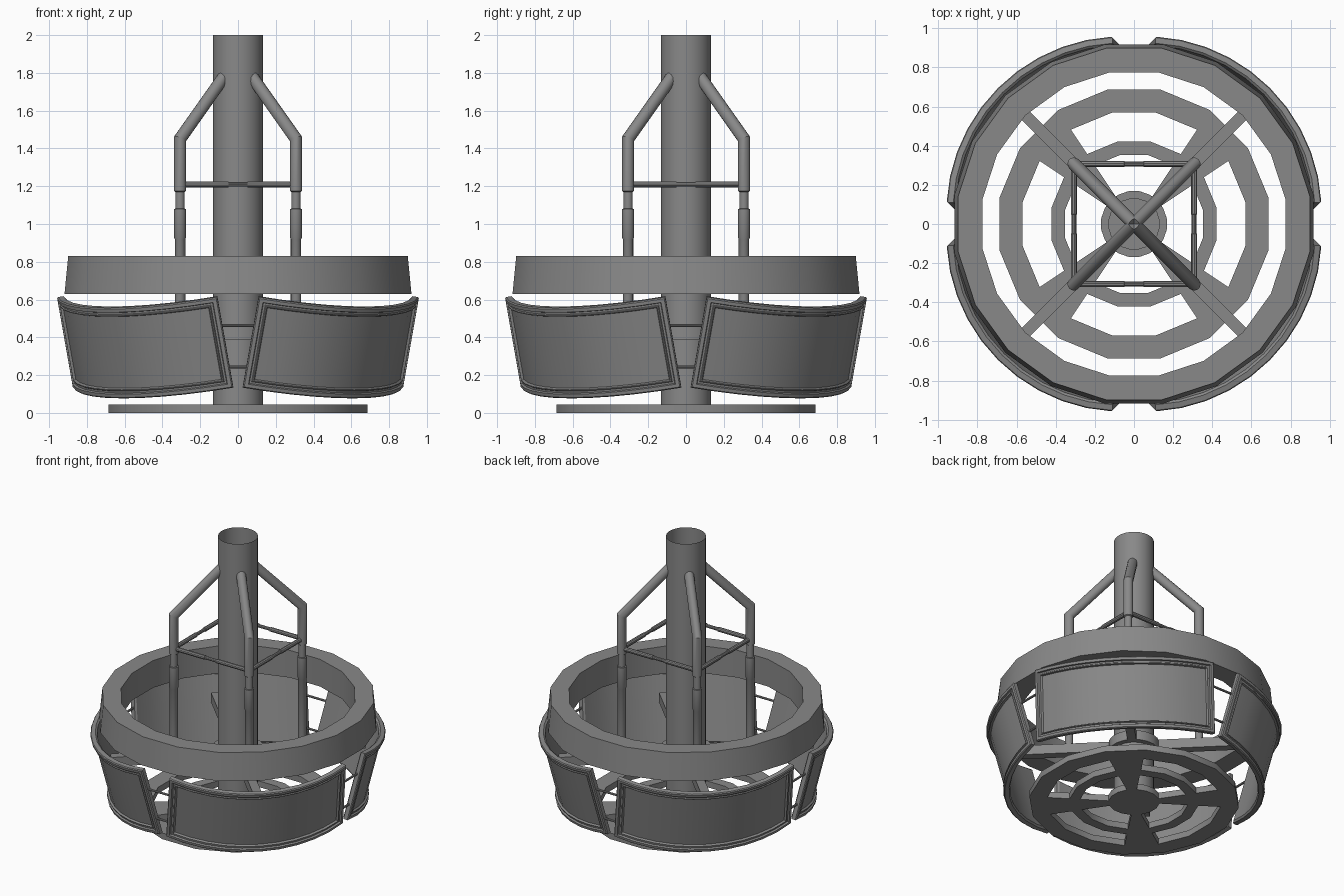
import bpy, bmesh
from math import sin, cos, pi, radians, asin
from mathutils import Vector, Matrix

cube = bpy.data.objects.get("Cube")
if cube:
    bpy.data.objects.remove(cube, do_unlink=True)

grey = bpy.data.materials.new("mid_grey_metal")
grey.use_nodes = True
grey.diffuse_color = (0.25, 0.25, 0.25, 1)
grey.node_tree.nodes["Principled BSDF"].inputs["Base Color"].default_value = grey.diffuse_color


def finish(name, bm):
    bmesh.ops.recalc_face_normals(bm, faces=bm.faces)
    mesh = bpy.data.meshes.new(name)
    bm.to_mesh(mesh)
    bm.free()
    mesh.materials.append(grey)
    ob = bpy.data.objects.new(name, mesh)
    bpy.context.collection.objects.link(ob)
    bpy.ops.object.select_all(action='DESELECT')
    ob.select_set(True)
    bpy.context.view_layer.objects.active = ob
    bpy.ops.object.shade_smooth_by_angle(angle=radians(32))
    return ob


def bridge(bm, a, b):
    n = len(a)
    for i in range(n):
        j = (i + 1) % n
        bm.faces.new((a[i], a[j], b[j], b[i]))


def lathe(name, profile, n, closed=True):
    """Revolve (radius, z) points; flats face the axes."""
    bm = bmesh.new()
    rings = [[bm.verts.new((r * cos(2 * pi * (k + .5) / n), r * sin(2 * pi * (k + .5) / n), z))
              for k in range(n)] for r, z in profile]
    for a, b in zip(rings, rings[1:]):
        bridge(bm, a, b)
    if closed:
        bridge(bm, rings[-1], rings[0])
    return finish(name, bm)


def tube(bm, points, radii, n=12):
    """Sweep a circle along points, mitred at the bends, with closed ends."""
    pts = [Vector(p) for p in points]
    dirs = [(b - a).normalized() if (b - a).length > 1e-6 else None for a, b in zip(pts, pts[1:])]
    dirs = [d or dirs[max(i - 1, 0)] for i, d in enumerate(dirs)]
    side = dirs[0].orthogonal().normalized()
    rings = []
    for i, (p, r) in enumerate(zip(pts, radii)):
        d0, d1 = dirs[max(i - 1, 0)], dirs[min(i, len(dirs) - 1)]
        plane = (d0 + d1).normalized()
        s = (side - d0 * side.dot(d0)).normalized()
        t = d0.cross(s)
        ring = []
        for k in range(n):
            off = (s * cos(2 * pi * k / n) + t * sin(2 * pi * k / n)) * r
            off -= d0 * (off.dot(plane) / d0.dot(plane))
            ring.append(bm.verts.new(p + off))
        rings.append(ring)
    for a, b in zip(rings, rings[1:]):
        bridge(bm, a, b)
    bm.faces.new(rings[0])
    bm.faces.new(rings[-1])


# Base wheel: one flat web with openings, extruded
def base_wheel():
    n, height = 16, 0.045
    radii = [0.17, 0.36, 0.43, 0.58, 0.70]
    bm = bmesh.new()
    rings = [[bm.verts.new((r * cos(2 * pi * (k + .5) / n), r * sin(2 * pi * (k + .5) / n), 0))
              for k in range(n)] for r in radii]
    bm.faces.new(rings[0])
    for band in range(4):
        for k in range(n):
            spoke = k % 4 == 1
            if band % 2 or spoke:
                j = (k + 1) % n
                a, b = rings[band], rings[band + 1]
                bm.faces.new((a[k], a[j], b[j], b[k]))
    loose = [v for v in bm.verts if not v.link_faces]
    bmesh.ops.delete(bm, geom=loose, context='VERTS')
    ext = bmesh.ops.extrude_face_region(bm, geom=bm.faces[:], use_keep_orig=True)
    top = [g for g in ext["geom"] if isinstance(g, bmesh.types.BMVert)]
    bmesh.ops.translate(bm, verts=top, vec=(0, 0, height))
    finish("base_wheel", bm)


base_wheel()

# Central pole, collar and upper ring
lathe("central_pole", [(0.133, 0.04), (0.133, 2.0)], 24, closed=False)
lathe("beam_collar", [(0.13, 0.385), (0.17, 0.385), (0.17, 0.455), (0.13, 0.455)], 20)
lathe("upper_ring", [(0.785, 0.63), (0.93, 0.63), (0.91, 0.83), (0.785, 0.83)], 20)

# Radial beams
bm = bmesh.new()
for k in range(4):
    m = (Matrix.Rotation(pi / 4 + k * pi / 2, 4, 'Z') @ Matrix.Translation((0.5, 0, 0.42))
         @ Matrix.Diagonal((0.72, 0.06, 0.07, 1)))
    bmesh.ops.create_cube(bm, size=1, matrix=m)
finish("radial_beams", bm)

# Telescoping posts that bend in to the pole
P = 0.307
bm = bmesh.new()
post = [(0.42, .028), (0.92, .028), (0.93, .033), (1.08, .033), (1.081, .025),
        (1.17, .025), (1.175, .033)]
for sx in (-1, 1):
    for sy in (-1, 1):
        path = [(sx * P, sy * P, z) for z, r in post]
        path += [(sx * P, sy * P, 1.45), (0, 0, 1.885)]
        tube(bm, path, [r for z, r in post] + [.033, .033], 14)
finish("hanger_posts", bm)

# Horizontal braces between the posts, thinner in the middle
bm = bmesh.new()
for k in range(4):
    rot = Matrix.Rotation(k * pi / 2, 3, 'Z')
    steps = [(-P, .016), (-.05, .016), (-.049, .012), (.049, .012), (.05, .016), (P, .016)]
    tube(bm, [rot @ Vector((x, -P, 1.21)) for x, r in steps], [r for x, r in steps], 10)
finish("post_braces", bm)

# Curved screens, tilted so that the top leans out
BEND, HALF_W, HALF_H, TILT = 0.88, 0.60, 0.247, radians(14)


def screen_point(s, v, depth):
    """Screen width s, height v and depth, for the screen facing +x."""
    a = s / HALF_W * asin(HALF_W / BEND)
    u = (BEND + depth) * cos(a) - BEND
    return Vector((0.925 + u * cos(TILT) + v * sin(TILT),
                   (BEND + depth) * sin(a), 0.315 + v * cos(TILT) - u * sin(TILT)))


def screen(name, angle):
    cols = 10
    # (inset, depth) steps from the back edge over the frame to the picture
    section = [(.012, -.045), (0, -.035), (0, -.006), (.006, 0), (.024, 0), (.028, -.012),
               (.038, -.012), (.042, -.006), (.047, -.006), (.052, -.02)]
    rot = Matrix.Rotation(angle, 3, 'Z')
    bm = bmesh.new()
    loops = []
    for inset, depth in section:
        w, h = HALF_W - inset, HALF_H - inset
        across = [w * (2 * i / cols - 1) for i in range(cols + 1)]
        rim = [(s, -h) for s in across] + [(s, h) for s in reversed(across)]
        loops.append([bm.verts.new(rot @ screen_point(s, v, depth)) for s, v in rim])
    for a, b in zip(loops, loops[1:]):
        bridge(bm, a, b)
    for loop in (loops[0], loops[-1]):
        for i in range(cols):
            last = 2 * cols + 1
            bm.faces.new((loop[i], loop[i + 1], loop[last - i - 1], loop[last - i]))
    finish(name, bm)


for k, name in enumerate(("back_left", "back_right", "front_right", "front_left")):
    screen("screen_" + name, pi / 4 + k * pi / 2)

# Thin rods tying neighbouring screens together
bm = bmesh.new()
for k in range(4):
    for v in (-0.135, 0.09):
        a = Matrix.Rotation(pi / 4 + k * pi / 2, 3, 'Z') @ screen_point(HALF_W - .01, v, -.025)
        b = Matrix.Rotation(pi / 4 + (k + 1) * pi / 2, 3, 'Z') @ screen_point(-HALF_W + .01, v, -.025)
        tube(bm, [a, b], [.008, .008], 8)
finish("screen_tie_rods", bm)
